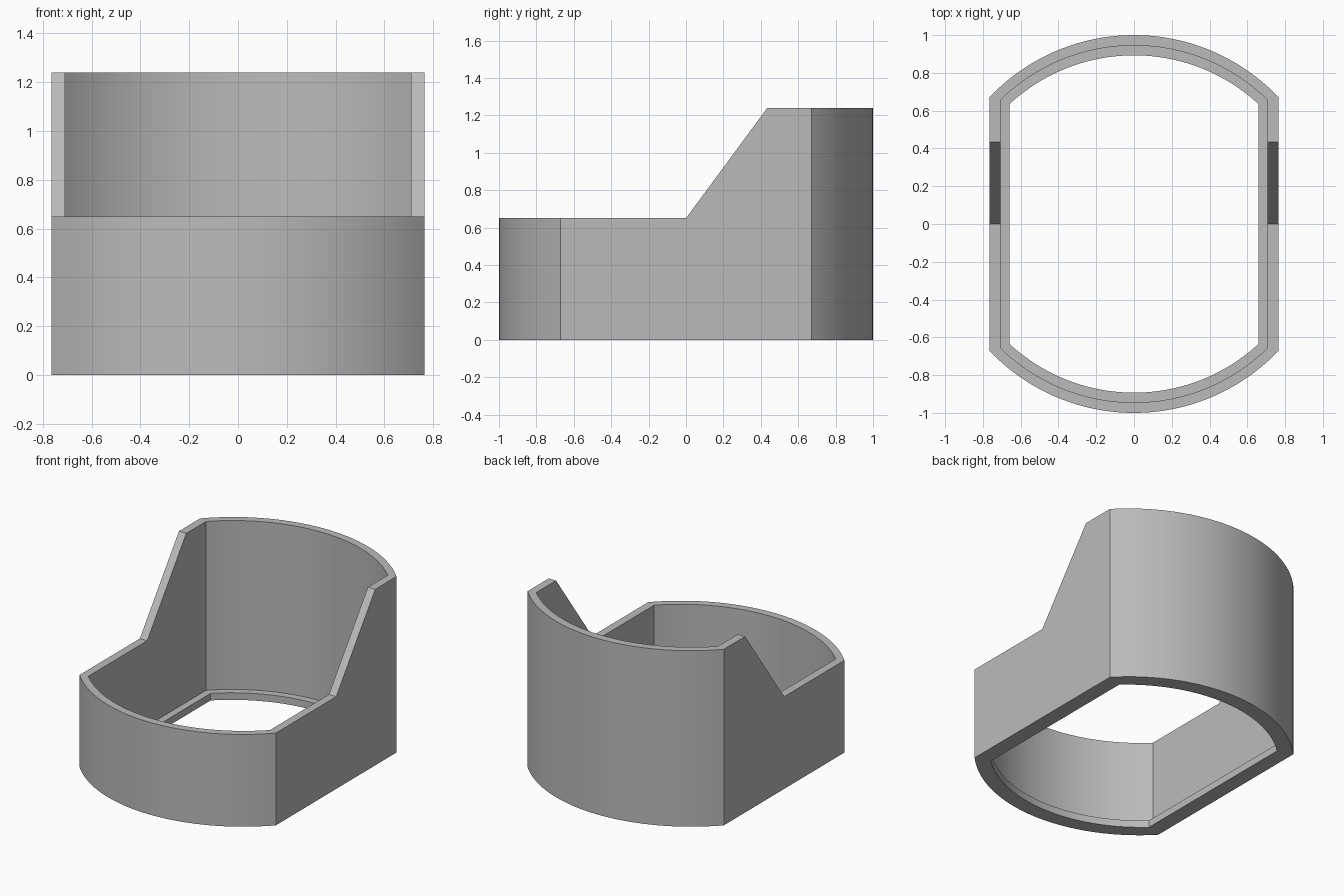
import bpy, bmesh, math

cube = bpy.data.objects.get("Cube")
if cube:
    bpy.data.objects.remove(cube, do_unlink=True)

SEGMENTS = 40                    # facets along each curved end
LOW, HIGH = 0.65, 1.24           # front and back wall heights
SLOPE_START, SLOPE_END = 0.0, 0.435
LEDGE = 0.05                     # thickness of the bottom lip


def outline(half_width, corner, crown):
    """Closed plan: straight sides joined by a shallow arc at each end."""
    rise = crown - corner
    radius = (half_width ** 2 + rise ** 2) / (2 * rise)
    sweep = math.asin(half_width / radius)
    arc = []
    for i in range(SEGMENTS + 1):
        a = sweep * (1 - 2 * i / SEGMENTS)
        arc.append((radius * math.sin(a), crown - radius + radius * math.cos(a)))
    back = arc
    front = [(-x, -y) for x, y in arc]
    return ([(half_width, SLOPE_START), (half_width, SLOPE_END)] + back
            + [(-half_width, SLOPE_END), (-half_width, SLOPE_START)] + front)


def rim_height(y):
    """Low front, ramped sides, high back."""
    t = (y - SLOPE_START) / (SLOPE_END - SLOPE_START)
    return LOW + (HIGH - LOW) * min(max(t, 0), 1)


outer = outline(0.765, 0.671, 1.0)
inner = outline(0.708, 0.655, 0.945)
opening = outline(0.658, 0.636, 0.893)

# Cross-section of the wall, walked from outside bottom to lip bottom
section = [
    (outer, lambda y: 0),
    (outer, rim_height),
    (inner, rim_height),
    (inner, lambda y: LEDGE),
    (opening, lambda y: LEDGE),
    (opening, lambda y: 0),
]

bm = bmesh.new()
rings = [[bm.verts.new((x, y, height(y))) for x, y in plan]
         for plan, height in section]
for k, ring in enumerate(rings):
    following = rings[(k + 1) % len(rings)]
    for i in range(len(ring)):
        j = (i + 1) % len(ring)
        bm.faces.new((ring[i], ring[j], following[j], following[i]))
bmesh.ops.recalc_face_normals(bm, faces=bm.faces)

mesh = bpy.data.meshes.new("holder_shell")
bm.to_mesh(mesh)
bm.free()
shell = bpy.data.objects.new("holder_shell", mesh)
bpy.context.collection.objects.link(shell)

# Plain grey finish
grey = bpy.data.materials.new("plain grey")
grey.use_nodes = True
colour = (0.5, 0.5, 0.5, 1)
grey.diffuse_color = colour
grey.node_tree.nodes["Principled BSDF"].inputs["Base Color"].default_value = colour
mesh.materials.append(grey)

# Smooth curved ends with crisp corners
bpy.ops.object.select_all(action='DESELECT')
shell.select_set(True)
bpy.context.view_layer.objects.active = shell
bpy.ops.object.shade_smooth_by_angle(angle=math.radians(25))
